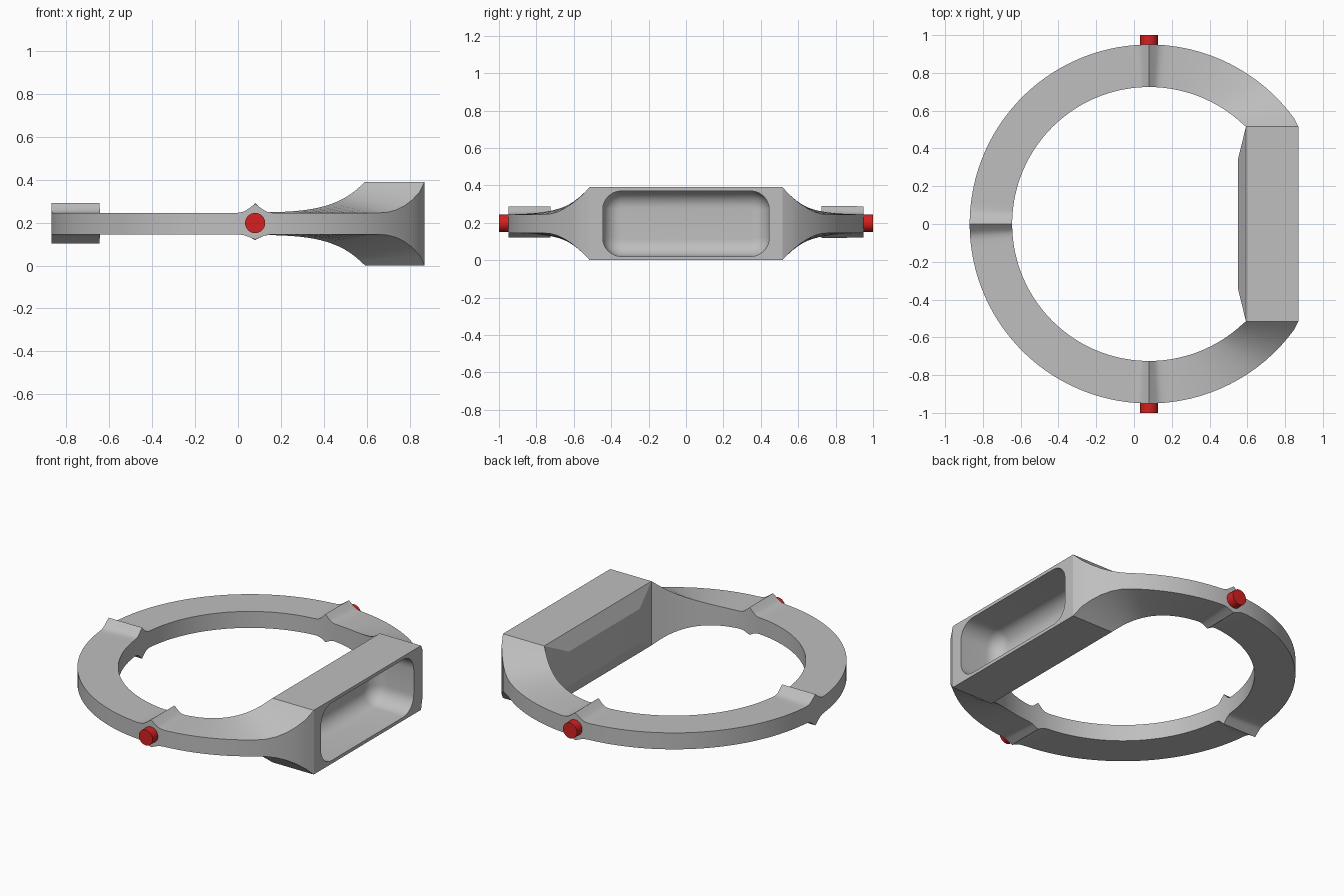
import bpy, bmesh, math
from mathutils import Matrix

cube = bpy.data.objects.get("Cube")
if cube:
    bpy.data.objects.remove(cube, do_unlink=True)

CX, CZ = 0.08, 0.197             # ring axis and mid height
R_OUT, R_IN, HALF = 0.95, 0.725, 0.05
BLOCK_X, BLOCK_Y = 0.87, 0.515   # outer face and half length of the block
RISE = 0.145                     # flare above and below the ring


def material(name, rgb):
    m = bpy.data.materials.new(name)
    m.use_nodes = True
    m.diffuse_color = (*rgb, 1)
    m.node_tree.nodes["Principled BSDF"].inputs["Base Color"].default_value = (*rgb, 1)
    return m


def add_object(name, bm, mat):
    bmesh.ops.recalc_face_normals(bm, faces=bm.faces)
    mesh = bpy.data.meshes.new(name)
    bm.to_mesh(mesh)
    bm.free()
    mesh.materials.append(mat)
    obj = bpy.data.objects.new(name, mesh)
    bpy.context.collection.objects.link(obj)
    return obj


def activate(obj):
    bpy.ops.object.select_all(action='DESELECT')
    obj.select_set(True)
    bpy.context.view_layer.objects.active = obj


def smooth(obj):
    activate(obj)
    bpy.ops.object.shade_smooth_by_angle(angle=math.radians(25))


def bridge(bm, a, b):
    n = len(a)
    for i in range(n):
        bm.faces.new((a[i], a[(i + 1) % n], b[(i + 1) % n], b[i]))


grey = material("light grey", (0.52, 0.52, 0.52))
red = material("red", (0.65, 0.015, 0.015))

# Ridge cross-section: offset in degrees -> share of its height
RIDGE = {0: 1, 1.2: 0.65, 2.4: 0.32, 3.2: 0.15, 4.2: 0.05, 5.4: 0}
# Ridge angle -> height above and below the ring
RIDGES = {90: (0.043, 0.024), 180: (0.046, 0.043), 270: (0.043, 0.024)}

angles = {45 + 2.5 * i for i in range(109)}
angles = {a for a in angles if all(abs(a - r) > 6 for r in RIDGES)}
angles |= {r + s * d for r in RIDGES for d in RIDGE for s in (-1, 1)}


def flare(y):
    return RISE * max(0, (0.75 - abs(y)) / (0.75 - BLOCK_Y)) ** 1.8


def section(bm, u):
    """Four corners of the band at one angle: outer low/high, inner high/low."""
    lean = 12.2 * max(0, (80 - min(u, 360 - u)) / 35)
    up = down = 0
    for r, (hi, lo) in RIDGES.items():
        for d, share in RIDGE.items():
            if abs(abs(u - r) - d) < 0.01:
                up, down = hi * share, lo * share
    corners = []
    for rad, a in ((R_OUT, u - lean if u < 180 else u + lean), (R_IN, u)):
        x = CX + rad * math.cos(math.radians(a))
        y = rad * math.sin(math.radians(a))
        f = flare(y) if x > CX else 0
        if u in (45, 315):
            y, f = math.copysign(BLOCK_Y, y), RISE
            x = BLOCK_X if rad == R_OUT else x
        corners.append([(x, y, CZ - HALF - f - down), (x, y, CZ + HALF + f + up)])
    order = corners[0] + corners[1][::-1]
    return [bm.verts.new(c) for c in order]


# Ring with flared ends, closed by a block with a tapered inner face
bm = bmesh.new()
loops = [section(bm, u) for u in sorted(angles)]
for a, b in zip(loops, loops[1:]):
    bridge(bm, a, b)
a, b = loops[-1], loops[0]
for i in (0, 1, 3):
    j = (i + 1) % 4
    bm.faces.new((a[i], a[j], b[j], b[i]))
rim = [a[2], a[3], b[3], b[2]]
plate = [bm.verts.new((0.55, math.copysign(0.34, v.co.y),
                       CZ + math.copysign(0.105, v.co.z - CZ))) for v in rim]
bridge(bm, rim, plate)
bm.faces.new(plate)
ring = add_object("ring_body", bm, grey)

# Rounded pocket cut into the outer face of the block
bm = bmesh.new()
FLOOR, FILLET, CORNER = 0.60, 0.09, 0.1
steps = [(0.95, 0)]
for i in range(9):
    t = math.radians(i * 90 / 8)
    steps.append((FLOOR + FILLET * (1 - math.sin(t)), FILLET * (1 - math.cos(t))))
prev = None
for x, inset in steps:
    loop = []
    for q, (sy, sz) in enumerate(((1, 1), (-1, 1), (-1, -1), (1, -1))):
        for k in range(9):
            t = math.radians(90 * q + k * 90 / 8)
            r = CORNER - inset
            loop.append(bm.verts.new((x, sy * (0.445 - CORNER) + r * math.cos(t),
                                      CZ + sz * (0.175 - CORNER) + r * math.sin(t))))
    if prev:
        bridge(bm, prev, loop)
    else:
        bm.faces.new(loop)
    prev = loop
bm.faces.new(prev)
cutter = add_object("pocket_cutter", bm, grey)
cutter.hide_render = True

activate(ring)
cut = ring.modifiers.new("pocket", 'BOOLEAN')
cut.operation, cut.solver, cut.object = 'DIFFERENCE', 'EXACT', cutter
bpy.ops.object.modifier_apply(modifier=cut.name)
bpy.data.objects.remove(cutter, do_unlink=True)
smooth(ring)

# Red pins on the front and back of the ring
for name, side in (("front_pin", -1), ("back_pin", 1)):
    bm = bmesh.new()
    place = Matrix.Translation((CX, side * 0.965, 0.2)) @ Matrix.Rotation(math.pi / 2, 4, 'X')
    bmesh.ops.create_cone(bm, cap_ends=True, segments=32, radius1=0.047,
                          radius2=0.047, depth=0.07, matrix=place)
    smooth(add_object(name, bm, red))

# Rest the model on the ground
low = min(v.co.z for v in ring.data.vertices)
for obj in bpy.context.scene.objects:
    if obj.name in ("ring_body", "front_pin", "back_pin"):
        obj.data.transform(Matrix.Translation((0, 0, -low)))
